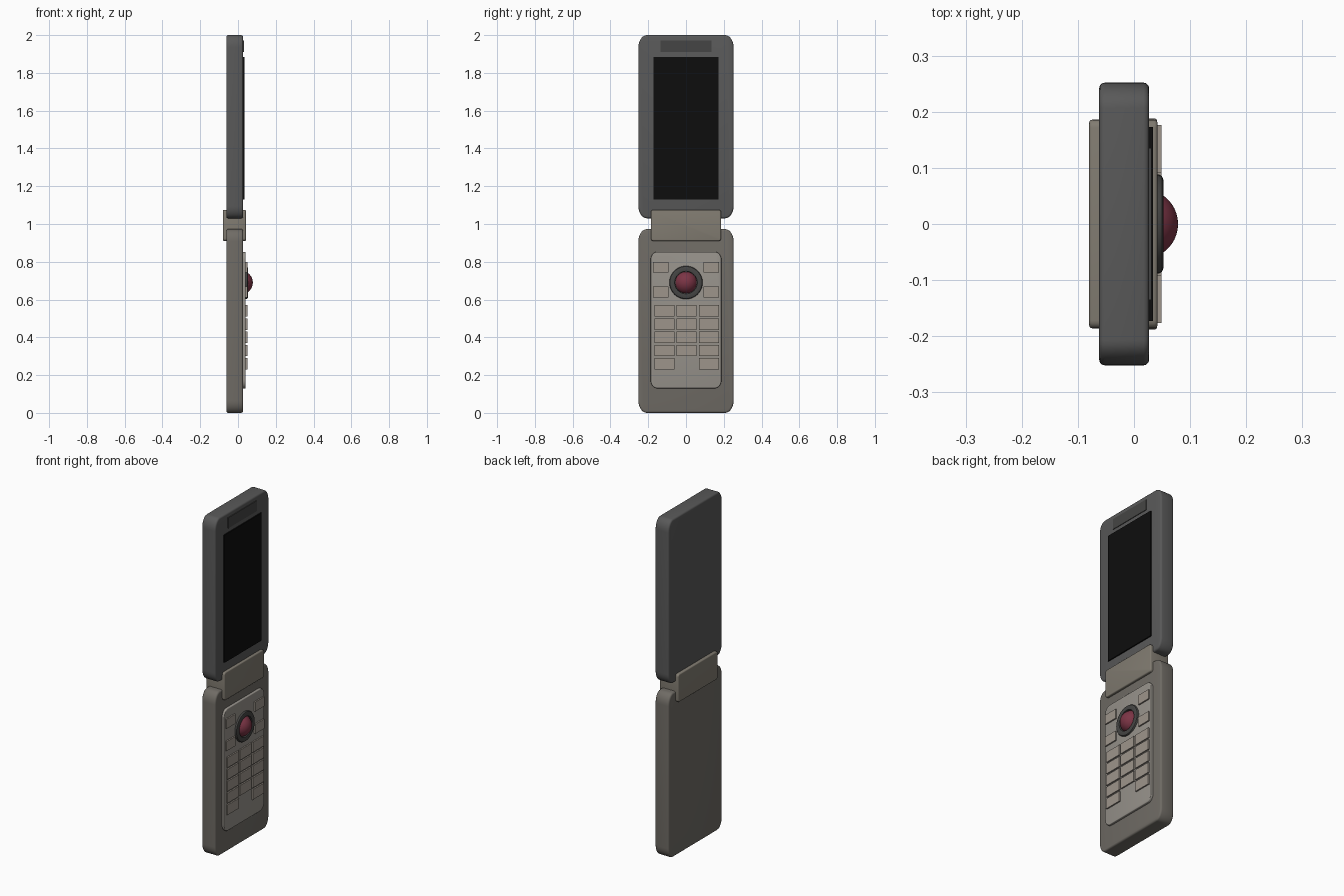
import bpy, bmesh, math
from mathutils import Matrix

if "Cube" in bpy.data.objects:
    bpy.data.objects.remove(bpy.data.objects["Cube"])


def material(name, r, g, b):
    m = bpy.data.materials.new(name)
    m.diffuse_color = (r, g, b, 1)
    m.use_nodes = True
    m.node_tree.nodes["Principled BSDF"].inputs["Base Color"].default_value = m.diffuse_color
    return m


CHARCOAL = material("charcoal", 0.10, 0.10, 0.10)
TAUPE = material("taupe", 0.16, 0.148, 0.13)
HINGE = material("hinge_beige", 0.22, 0.20, 0.165)
PANEL = material("panel_grey", 0.31, 0.29, 0.26)
KEY = material("key_beige", 0.34, 0.30, 0.26)
BLACK = material("black", 0.004, 0.004, 0.004)
DARK = material("dark_grey", 0.06, 0.06, 0.058)
RED = material("dark_red", 0.20, 0.035, 0.06)


def finish(bm, name, mat):
    bmesh.ops.recalc_face_normals(bm, faces=bm.faces)
    me = bpy.data.meshes.new(name)
    bm.to_mesh(me)
    bm.free()
    ob = bpy.data.objects.new(name, me)
    bpy.context.collection.objects.link(ob)
    me.materials.append(mat)
    bpy.ops.object.select_all(action='DESELECT')
    ob.select_set(True)
    bpy.context.view_layer.objects.active = ob
    bpy.ops.object.shade_smooth_by_angle(angle=math.radians(35))
    return ob


def slab(name, x0, x1, y0, y1, z0, z1, mat, ry=0, rz=0, bevel=0, steps=8):
    """Plate facing +x with elliptical corners and optional softened rims."""
    bm = bmesh.new()
    pts = []
    for q, (y, z) in enumerate([(y1 - ry, z1 - rz), (y0 + ry, z1 - rz),
                                (y0 + ry, z0 + rz), (y1 - ry, z0 + rz)]):
        for i in range(steps + 1 if ry else 1):
            a = math.pi / 2 * (q + i / steps)
            pts.append((x0, y + ry * math.cos(a), z + rz * math.sin(a)))
    face = bm.faces.new([bm.verts.new(p) for p in pts])
    ext = bmesh.ops.extrude_face_region(bm, geom=[face], use_keep_orig=True)
    verts = [v for v in ext["geom"] if isinstance(v, bmesh.types.BMVert)]
    bmesh.ops.translate(bm, verts=verts, vec=(x1 - x0, 0, 0))
    bmesh.ops.recalc_face_normals(bm, faces=bm.faces)
    if bevel:
        rims = [e for e in bm.edges
                if abs(e.verts[0].co.x - e.verts[1].co.x) < 1e-6]
        bmesh.ops.bevel(bm, geom=rims, offset=bevel, segments=3,
                        profile=0.5, affect='EDGES')
    return finish(bm, name, mat)


def lathe(name, profile, z, mat, steps=48):
    """Closed (x, radius) profile spun around the x direction at height z."""
    bm = bmesh.new()
    vs = [bm.verts.new((x, r, z)) for x, r in profile]
    edges = [bm.edges.new((vs[i], vs[(i + 1) % len(vs)])) for i in range(len(vs))]
    bmesh.ops.spin(bm, geom=vs + edges, cent=(0, 0, z), axis=(1, 0, 0),
                   angle=math.tau, steps=steps)
    bmesh.ops.remove_doubles(bm, verts=bm.verts, dist=1e-5)
    return finish(bm, name, mat)


# Two halves of the shell
slab("upper_shell", -0.062, 0.027, -0.252, 0.252, 1.03, 2.0, CHARCOAL, 0.045, 0.065, 0.010)
slab("lower_shell", -0.062, 0.027, -0.252, 0.252, 0.0, 0.973, TAUPE, 0.045, 0.065, 0.010)

# Hinge block
slab("hinge", -0.080, 0.042, -0.186, 0.186, 0.91, 1.075, HINGE, 0.014, 0.014, 0.006, 4)

# Screen and earpiece
slab("screen", 0.015, 0.034, -0.173, 0.173, 1.13, 1.885, BLACK)
slab("earpiece", 0.015, 0.031, -0.135, 0.135, 1.91, 1.972, DARK)

# Keypad panel
slab("keypad_panel", 0.015, 0.041, -0.188, 0.188, 0.13, 0.853, PANEL, 0.036, 0.045, 0.004)

# Number keys: three columns, with the middle one a row shorter
for row in range(5):
    for col in (-1, 0, 1):
        if row == 4 and col == 0:
            continue
        y, z = col * 0.118 + 0.003, 0.54 - row * 0.070
        slab(f"number_key_{row}_{col + 1}", 0.035, 0.049, y - 0.053, y + 0.053,
             z - 0.030, z + 0.030, KEY)

# Function keys on both sides of the trackball
for side in (-1, 1):
    for z in (0.772, 0.640):
        y = side * 0.134
        slab(f"function_key_{side}_{z}", 0.035, 0.049, y - 0.042, y + 0.042,
             z - 0.028, z + 0.028, KEY)

# Trackball and its ring
lathe("trackball_ring", [(0.035, 0.088), (0.045, 0.088), (0.050, 0.085),
                         (0.053, 0.077), (0.051, 0.060), (0.035, 0.056)], 0.69, DARK)
bm = bmesh.new()
bmesh.ops.create_uvsphere(bm, u_segments=40, v_segments=20, radius=0.062,
                          matrix=Matrix.Translation((0.0165, 0, 0.69))
                          @ Matrix.Rotation(math.pi / 2, 4, 'Y'))
finish(bm, "trackball", RED)
